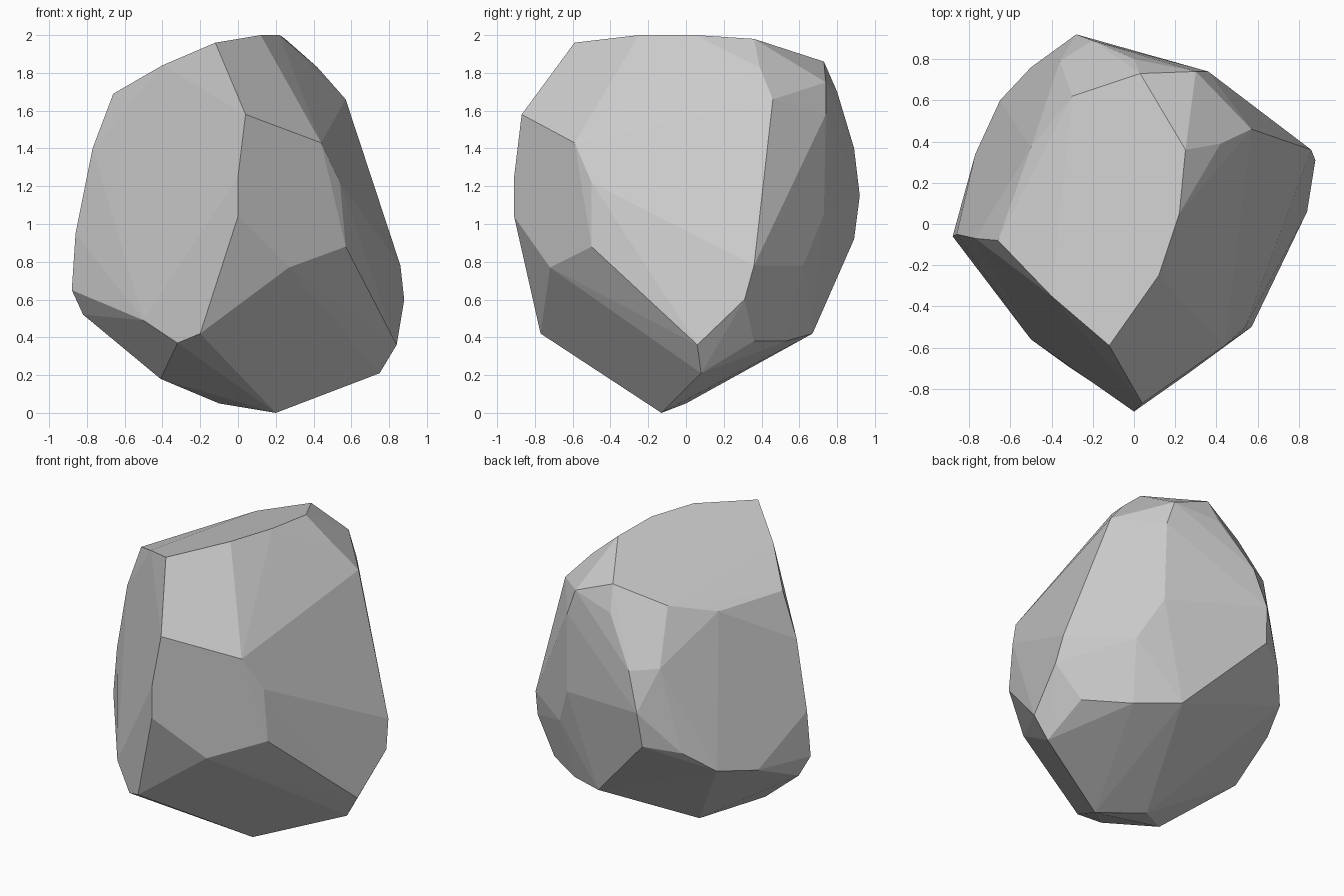
import bpy, bmesh
from math import radians

# Corner landmarks of the chiselled planes, grouped by side
crown = [(.25, .36, 1.98), (.22, .05, 2), (.12, -.25, 2), (-.12, -.59, 1.96),
         (-.4, -.35, 1.84), (-.66, -.08, 1.69), (-.5, .37, 1.68), (-.3, .62, 1.76),
         (.03, .73, 1.86), (.3, .74, 1.75), (.42, .39, 1.83)]
front = [(.04, -.87, 1.58), (0, -.91, 1.25), (0, -.91, 1.04), (-.2, -.77, .42),
         (-.32, -.69, .37), (-.5, -.56, .49), (.57, -.5, .88), (.54, -.5, 1.22),
         (.44, -.59, 1.43), (.27, -.72, .77)]
left = [(-.88, -.06, .65), (-.86, -.05, .95), (-.77, -.07, 1.4),
        (-.77, .34, .68), (-.65, .6, .74), (-.5, .76, .88)]
right = [(.57, .46, 1.66), (.72, .31, 1.15), (.86, .36, .78),
         (.88, .31, .6), (.84, .06, .36), (.75, .08, .21), (.72, .36, .38)]
back = [(.36, .74, 1.58), (-.28, .92, 1.15), (-.2, .89, 1.4), (0, .8, 1.7),
        (-.3, .89, .92), (-.36, .79, 1.42), (.18, .67, .42),
        (.37, .73, 1.05), (.5, .62, .78), (.45, .53, .38)]
base = [(.2, -.13, 0), (-.1, 0, .05), (-.41, -.25, .18), (-.82, -.02, .52)]

# Boulder: wrap the landmarks and merge nearly flat facets
bm = bmesh.new()
for side in (crown, front, left, right, back, base):
    for p in side:
        bm.verts.new(p)
hull = bmesh.ops.convex_hull(bm, input=bm.verts[:])
loose = {g for g in hull["geom_interior"] + hull["geom_unused"]
         if isinstance(g, bmesh.types.BMVert) and g.is_valid}
bmesh.ops.delete(bm, geom=list(loose), context='VERTS')
bmesh.ops.dissolve_limit(bm, angle_limit=radians(3), verts=bm.verts[:], edges=bm.edges[:])
bmesh.ops.recalc_face_normals(bm, faces=bm.faces[:])

mesh = bpy.data.meshes.new("boulder")
bm.to_mesh(mesh)
bm.free()
boulder = bpy.data.objects.new("boulder", mesh)
bpy.context.collection.objects.link(boulder)
